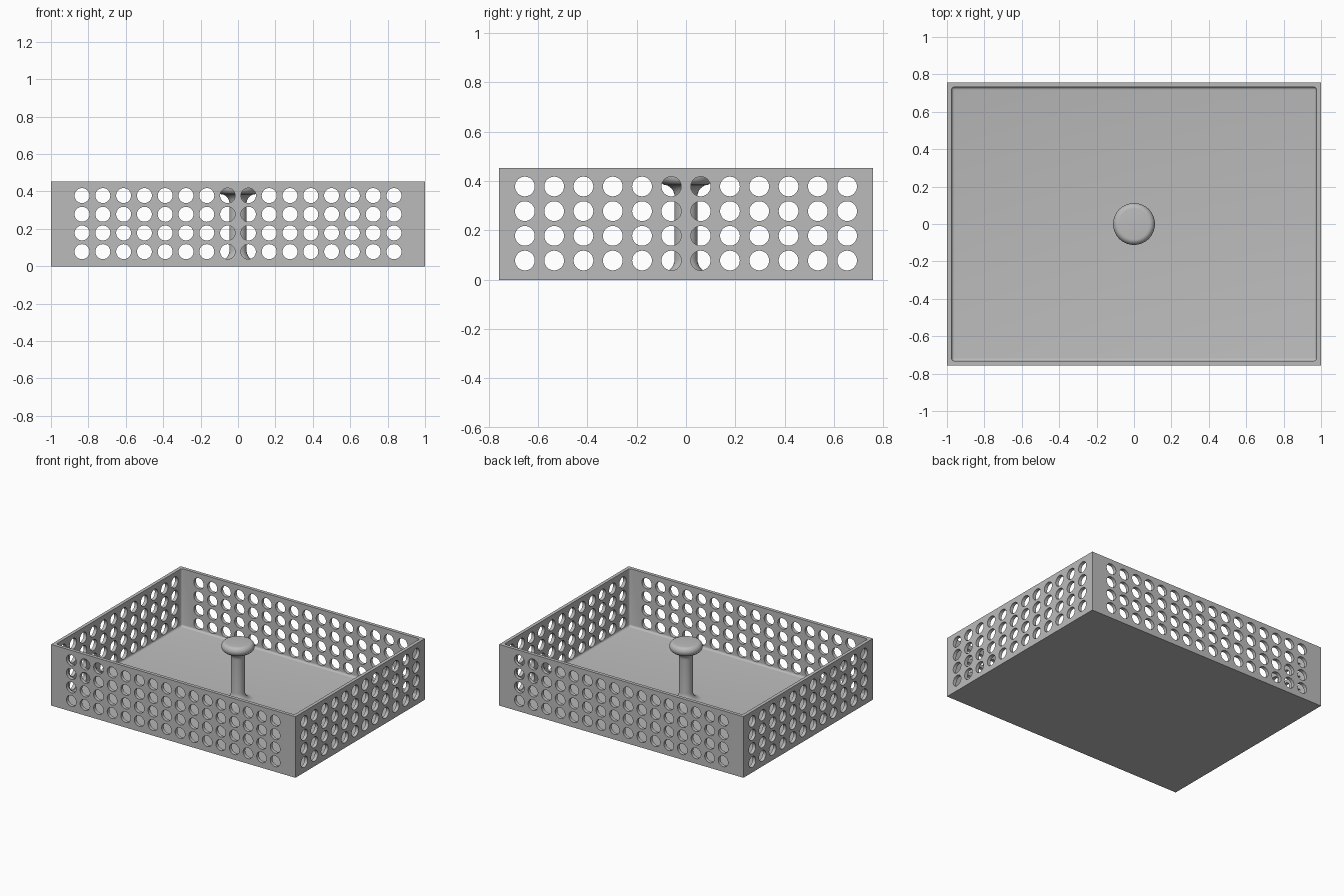
import bpy, bmesh, math
from mathutils import Matrix, Vector

cube = bpy.data.objects.get("Cube")
if cube:
    bpy.data.objects.remove(cube, do_unlink=True)

HALF_X, HALF_Y, HEIGHT = 1.0, 0.757, 0.452
WALL, FLOOR, FILLET = 0.025, 0.025, 0.015
HOLE_R = 0.04
ROWS = [0.078 + 0.1 * i for i in range(4)]

grey = bpy.data.materials.new("plain grey")
grey.use_nodes = True
colour = (0.5, 0.5, 0.5, 1)
grey.diffuse_color = colour
grey.node_tree.nodes["Principled BSDF"].inputs["Base Color"].default_value = colour


def make_object(name, bm):
    bmesh.ops.recalc_face_normals(bm, faces=bm.faces)
    mesh = bpy.data.meshes.new(name)
    bm.to_mesh(mesh)
    bm.free()
    mesh.materials.append(grey)
    obj = bpy.data.objects.new(name, mesh)
    bpy.context.collection.objects.link(obj)
    return obj


def box(name, half_x, half_y, low, high, bevel=0):
    bm = bmesh.new()
    size = Matrix.Diagonal((2 * half_x, 2 * half_y, high - low, 1))
    bmesh.ops.create_cube(bm, size=1, matrix=Matrix.Translation((0, 0, (low + high) / 2)) @ size)
    if bevel:
        bmesh.ops.bevel(bm, geom=bm.edges[:], offset=bevel, segments=5,
                        profile=0.5, affect='EDGES')
    return make_object(name, bm)


def hole_cutter(name, count, reach, along_y):
    """Grid of rods that pass through two opposite walls."""
    bm = bmesh.new()
    turn = Matrix.Rotation(math.pi / 2, 4, 'X' if along_y else 'Y')
    for i in range(count):
        s = reach * (2 * i / (count - 1) - 1)
        for z in ROWS:
            centre = (s, 0, z) if along_y else (0, s, z)
            bmesh.ops.create_cone(bm, cap_ends=True, segments=32, radius1=HOLE_R,
                                  radius2=HOLE_R, depth=3,
                                  matrix=Matrix.Translation(centre) @ turn)
    return make_object(name, bm)


def cut(target, cutter):
    mod = target.modifiers.new("cut", 'BOOLEAN')
    mod.operation, mod.solver, mod.object = 'DIFFERENCE', 'EXACT', cutter
    bpy.context.view_layer.objects.active = target
    bpy.ops.object.modifier_apply(modifier=mod.name)
    bpy.data.objects.remove(cutter, do_unlink=True)


def smooth(obj, degrees):
    bpy.ops.object.select_all(action='DESELECT')
    obj.select_set(True)
    bpy.context.view_layer.objects.active = obj
    bpy.ops.object.shade_smooth_by_angle(angle=math.radians(degrees))


def arc(cx, cz, rx, rz, start, end, steps=8):
    angles = [math.radians(start + (end - start) * i / steps) for i in range(steps + 1)]
    return [(cx + rx * math.cos(a), cz + rz * math.sin(a)) for a in angles]


# Open tray with filleted inner floor and perforated walls
tray = box("perforated_tray", HALF_X, HALF_Y, 0, HEIGHT)
cut(tray, box("cavity", HALF_X - WALL, HALF_Y - WALL, FLOOR, 2 * HEIGHT, FILLET))
cut(tray, hole_cutter("front_back_holes", 16, 0.834, True))
cut(tray, hole_cutter("side_holes", 12, 0.653, False))
smooth(tray, 30)

# Central handle: flared foot, slim stem, rounded knob
STEM, KNOB = 0.046, 0.112
profile = [(0, 0.01), (STEM + 0.06, 0.01)]
profile += arc(STEM + 0.06, FLOOR + 0.06, 0.06, 0.06, 270, 180)
profile += arc(STEM + 0.045, 0.335, 0.045, 0.05, 180, 90)
profile += arc(KNOB - 0.03, 0.418, 0.03, 0.033, -80, 90, 12)
profile += [(0, 0.451)]
bm = bmesh.new()
verts = [bm.verts.new((r, 0, z)) for r, z in profile]
edges = [bm.edges.new(pair) for pair in zip(verts, verts[1:])]
bmesh.ops.spin(bm, geom=verts + edges, cent=Vector(), axis=(0, 0, 1),
               angle=2 * math.pi, steps=48)
bmesh.ops.remove_doubles(bm, verts=bm.verts, dist=0.0002)
handle = make_object("knob_handle", bm)
smooth(handle, 40)
